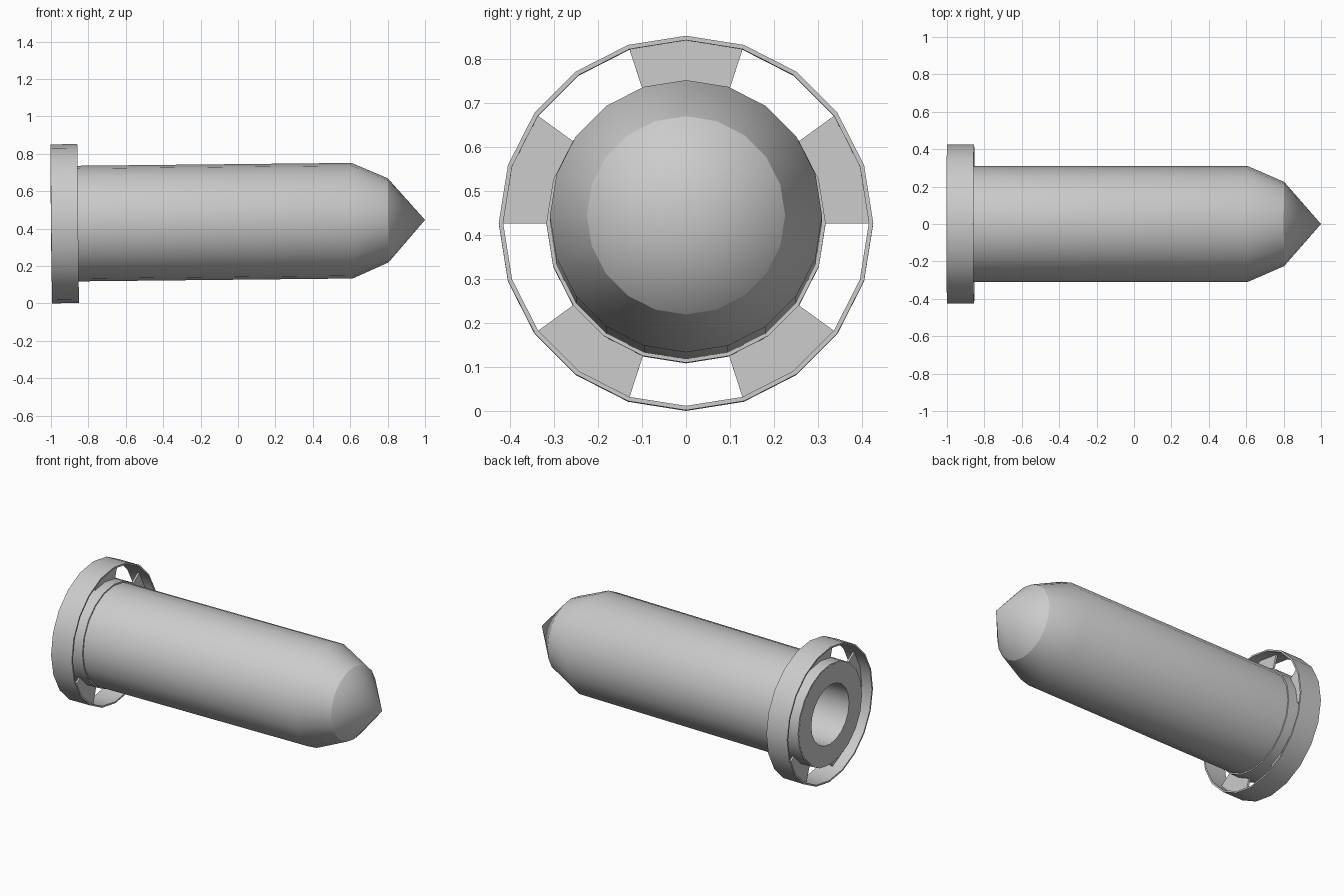
import bpy, bmesh, math
from mathutils import Matrix

if "Cube" in bpy.data.objects:
    bpy.data.objects.remove(bpy.data.objects["Cube"])

SIDES = 20
STEP = 2 * math.pi / SIDES
# The whole model is pitched very slightly nose up about the middle of the tail ring
PIVOT_X, PIVOT_Z, PITCH = -0.927, 0.4265, -0.0105
POSE = Matrix.Translation((PIVOT_X, 0, PIVOT_Z)) @ Matrix.Rotation(PITCH, 4, 'Y')


def ring_point(x, r, k):
    a = k * STEP
    return (x - PIVOT_X, r * math.cos(a), r * math.sin(a))


def finish(name, bm, angle=40):
    bmesh.ops.recalc_face_normals(bm, faces=bm.faces)
    mesh = bpy.data.meshes.new(name)
    bm.to_mesh(mesh)
    bm.free()
    mesh.transform(POSE)
    obj = bpy.data.objects.new(name, mesh)
    bpy.context.collection.objects.link(obj)
    bpy.ops.object.select_all(action='DESELECT')
    obj.select_set(True)
    bpy.context.view_layer.objects.active = obj
    bpy.ops.object.shade_smooth_by_angle(angle=math.radians(angle))
    return obj


def lathe(name, profile, closed=False):
    """Spin (x, radius) points around the long axis; radius 0 makes a pole."""
    bm = bmesh.new()
    rings = []
    for x, r in profile:
        if r == 0:
            rings.append([bm.verts.new(ring_point(x, 0, 0))] * SIDES)
        else:
            rings.append([bm.verts.new(ring_point(x, r, k)) for k in range(SIDES)])
    pairs = list(zip(rings, rings[1:]))
    if closed:
        pairs.append((rings[-1], rings[0]))
    for a, b in pairs:
        for k in range(SIDES):
            n = (k + 1) % SIDES
            corners = dict.fromkeys((a[k], a[n], b[n], b[k]))
            bm.faces.new(list(corners))
    return finish(name, bm)


# Main body: bored tail, long tube and sloped shoulder
lathe("body", [(-0.55, 0), (-0.55, 0.187), (-1.0, 0.187), (-1.0, 0.309),
               (0.61, 0.309), (0.803, 0.225)])

# Pointed nose, separate so its rim stays crisp
lathe("nose_cone", [(0.803, 0.225), (1.0, 0)])

# Thin collar on the tail and the outer guard ring
lathe("tail_collar", [(-0.999, 0.309), (-0.999, 0.317), (-0.857, 0.317), (-0.857, 0.309)], True)
lathe("tail_ring", [(-0.999, 0.415), (-0.999, 0.425), (-0.855, 0.425), (-0.855, 0.415)], True)

# Five thin plates joining collar and ring, each two segments wide
for i in range(5):
    bm = bmesh.new()
    start = 4 * i
    faces = []
    inner = [bm.verts.new(ring_point(-0.93, 0.314, start + k)) for k in range(3)]
    outer = [bm.verts.new(ring_point(-0.93, 0.418, start + k)) for k in range(3)]
    for k in range(2):
        faces.append(bm.faces.new((inner[k], outer[k], outer[k + 1], inner[k + 1])))
    ext = bmesh.ops.extrude_face_region(bm, geom=faces, use_keep_orig=True)
    moved = [v for v in ext['geom'] if isinstance(v, bmesh.types.BMVert)]
    bmesh.ops.translate(bm, verts=moved, vec=(0.012, 0, 0))
    finish("tail_fin_%d" % (i + 1), bm, 30)
